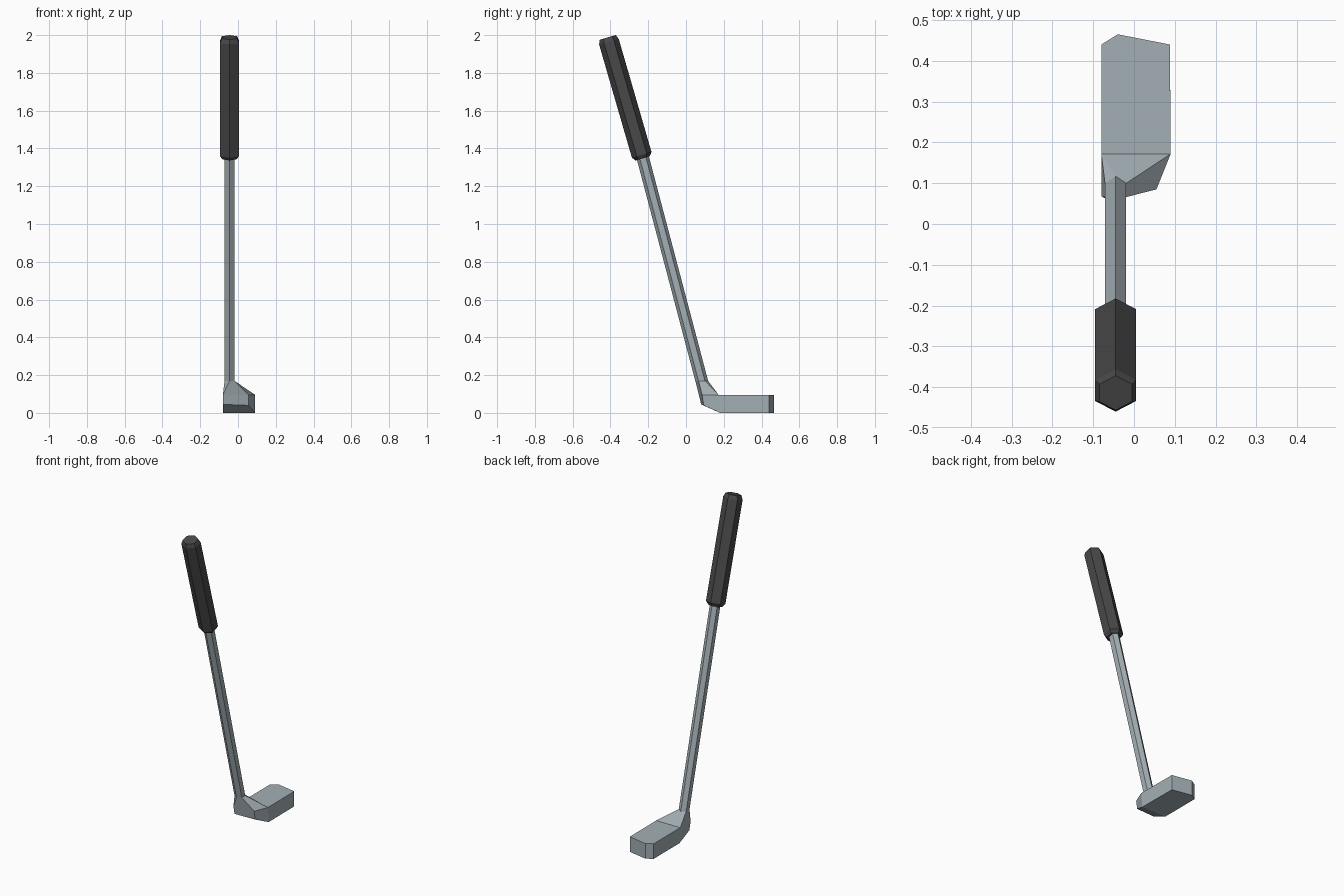
import bpy, bmesh
from math import sin, cos, radians, pi

if "Cube" in bpy.data.objects:
    bpy.data.objects.remove(bpy.data.objects["Cube"])

CX = -0.045  # shaft centre line in x


def material(name, rgb):
    m = bpy.data.materials.new(name)
    m.diffuse_color = (*rgb, 1)
    m.use_nodes = True
    m.node_tree.nodes["Principled BSDF"].inputs["Base Color"].default_value = m.diffuse_color
    return m


def make(name, verts, faces, mat):
    bm = bmesh.new()
    vs = [bm.verts.new(v) for v in verts]
    for f in faces:
        bm.faces.new([vs[i] for i in f])
    bmesh.ops.recalc_face_normals(bm, faces=bm.faces)
    me = bpy.data.meshes.new(name)
    bm.to_mesh(me)
    bm.free()
    ob = bpy.data.objects.new(name, me)
    bpy.context.collection.objects.link(ob)
    me.materials.append(mat)
    return ob


def hex_ring(y, z, half_x, ry, tilt=0.0):
    # six-sided ring with a corner to front and back; starts at the front
    pts = []
    for i in range(6):
        a = i * pi / 3
        d = -ry * cos(a)
        pts.append((CX + half_x * sin(a) / sin(pi / 3),
                    y + d * cos(tilt), z + d * sin(tilt)))
    return pts


def tube(name, rings, mat):
    n = len(rings)
    faces = [(r * 6 + i, r * 6 + (i + 1) % 6, r * 6 + 6 + (i + 1) % 6, r * 6 + 6 + i)
             for r in range(n - 1) for i in range(6)]
    faces += [tuple(range(6)), tuple(range(n * 6 - 6, n * 6))]
    return make(name, [v for r in rings for v in r], faces, mat)


steel = material("steel", (0.37, 0.43, 0.46))
rubber = material("rubber", (0.065, 0.065, 0.065))

# Shaft
neck = hex_ring(0.083, 0.17, 0.026, 0.034)
tube("shaft", [neck, hex_ring(-0.231, 1.36, 0.026, 0.034)], steel)

# Grip with chamfered ends
t = radians(16)
tube("grip", [hex_ring(-0.230, 1.347, 0.037, 0.039, t),
              hex_ring(-0.2345, 1.366, 0.05, 0.054, t),
              hex_ring(-0.408, 1.965, 0.05, 0.054, t),
              hex_ring(-0.414, 1.988, 0.040, 0.044, t)], rubber)

# Club head: top outline, bottom outline, then the neck ring
top = [(-0.08, 0.068), (0.055, 0.085), (0.09, 0.172), (0.088, 0.44),
       (-0.04, 0.465), (-0.08, 0.44), (-0.08, 0.172)]
head = [(x, y, 0.096) for x, y in top]
head += [(-0.08, 0.08, 0.045), (0.055, 0.093, 0.04), (0.09, 0.18, 0)]
head += [(x, y, 0) for x, y in top[3:6]] + [(-0.08, 0.18, 0)]
head += neck
F, FR, BR, B, BL, FL = range(14, 20)
faces = [(i, (i + 1) % 7, 7 + (i + 1) % 7, 7 + i) for i in range(7)]
faces += [(2, 3, 4, 5, 6), (9, 10, 11, 12, 13), (7, 8, 9), (7, 9, 13)]
# Hosel faces blending the head into the shaft
faces += [(0, 1, FR, F), (0, F, FL), (1, 2, BR, FR),
          (2, 6, B), (2, B, BR), (6, BL, B), (6, 0, FL, BL)]
make("club_head", head, faces, steel)
